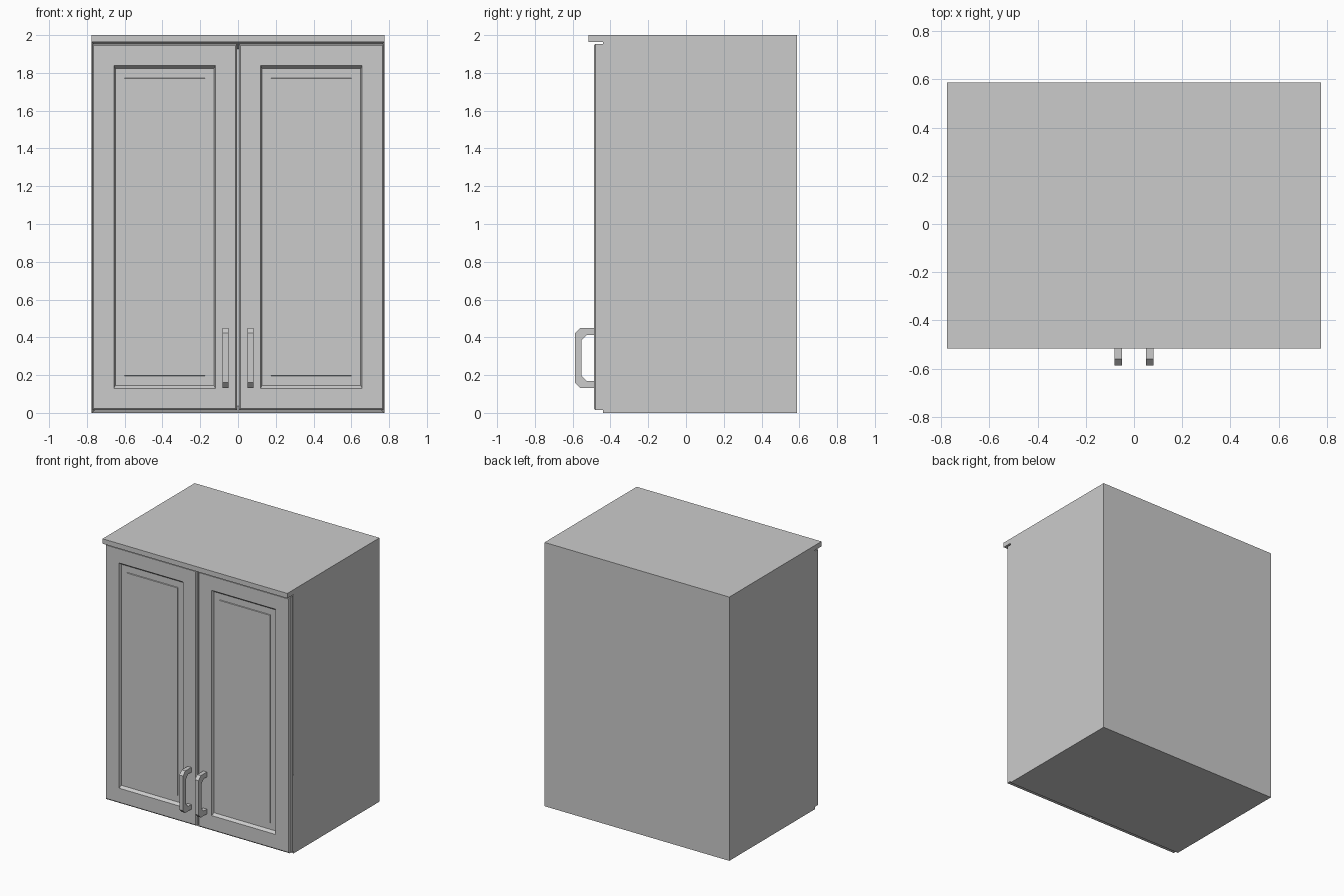
import bpy, bmesh

if "Cube" in bpy.data.objects:
    bpy.data.objects.remove(bpy.data.objects["Cube"])


def finish(bm, name):
    bmesh.ops.recalc_face_normals(bm, faces=bm.faces)
    mesh = bpy.data.meshes.new(name)
    bm.to_mesh(mesh)
    bm.free()
    obj = bpy.data.objects.new(name, mesh)
    bpy.context.collection.objects.link(obj)
    return obj


def box_bm(x0, x1, y0, y1, z0, z1):
    bm = bmesh.new()
    bmesh.ops.create_cube(bm, size=1)
    for v in bm.verts:
        v.co.x = x1 if v.co.x > 0 else x0
        v.co.y = y1 if v.co.y > 0 else y0
        v.co.z = z1 if v.co.z > 0 else z0
    return bm


def door(name, side):
    # nested rectangles: (x inset, z inset, y) from the back to the centre panel
    x0, x1, z0, z1 = 0.006, 0.771, 0.015, 1.953
    rings = [(0, 0, -0.44), (0, 0, -0.48), (0.007, 0.009, -0.488),
             (0.114, 0.115, -0.488), (0.122, 0.131, -0.468),
             (0.169, 0.180, -0.468), (0.170, 0.182, -0.474)]
    bm = bmesh.new()
    loops = []
    for dx, dz, y in rings:
        corners = [(x0 + dx, z0 + dz), (x1 - dx, z0 + dz),
                   (x1 - dx, z1 - dz), (x0 + dx, z1 - dz)]
        loops.append([bm.verts.new((side * x, y, z)) for x, z in corners])
    for a, b in zip(loops, loops[1:]):
        for i in range(4):
            j = (i + 1) % 4
            bm.faces.new((a[i], a[j], b[j], b[i]))
    bm.faces.new(loops[0])
    bm.faces.new(loops[-1])
    finish(bm, name)


def handle(name, side):
    # C-shaped side profile (y, z), extruded across x
    lower = [(-0.485, 0.169), (-0.485, 0.132), (-0.56, 0.132), (-0.588, 0.16)]
    inner = [(-0.552, 0.196), (-0.526, 0.169)]
    mirror = lambda pts: [(y, 0.582 - z) for y, z in reversed(pts)]
    profile = lower + mirror(lower) + mirror(inner) + inner
    bm = bmesh.new()
    face = bm.faces.new([bm.verts.new((side * 0.05, y, z)) for y, z in profile])
    out = bmesh.ops.extrude_face_region(bm, geom=[face])
    for v in out["geom"]:
        if isinstance(v, bmesh.types.BMVert):
            v.co.x += side * 0.031
    finish(bm, name)


# Carcass: open-fronted box
bm = box_bm(-0.775, 0.775, -0.44, 0.588, 0, 1.963)
bm.normal_update()
front = min(bm.faces, key=lambda f: f.calc_center_median().y)
bmesh.ops.inset_region(bm, faces=[front], thickness=0.05)
bmesh.ops.translate(bm, verts=front.verts, vec=(0, 0.98, 0))
finish(bm, "carcass")

# Top board overhanging the doors
finish(box_bm(-0.775, 0.775, -0.516, 0.588, 1.963, 2.0), "top_board")

# Mirrored doors and handles
for label, side in (("left", -1), ("right", 1)):
    door(label + "_door", side)
    handle(label + "_handle", side)
